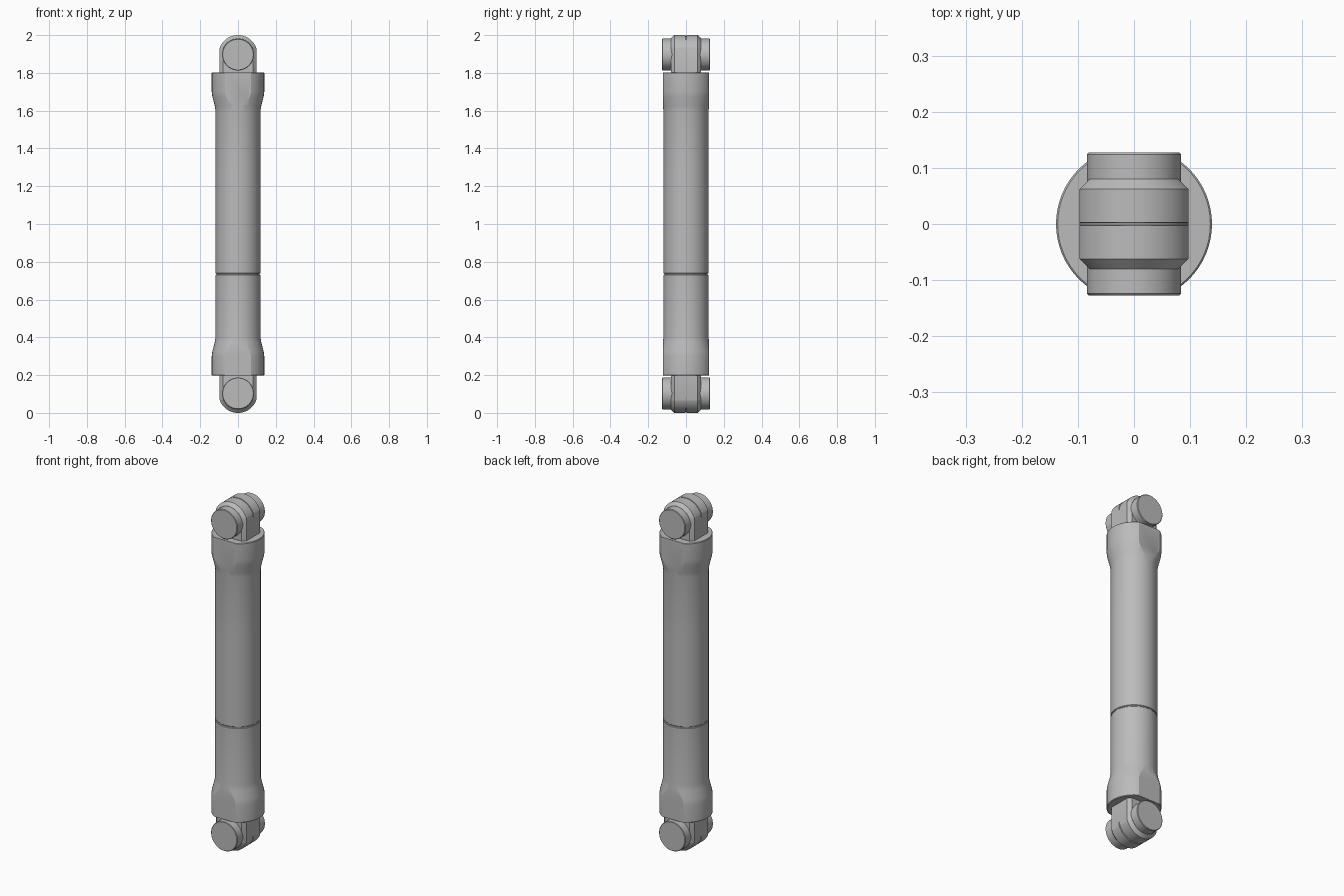
import bpy, bmesh, math

if "Cube" in bpy.data.objects:
    bpy.data.objects.remove(bpy.data.objects["Cube"])

SEG = 64
grey = bpy.data.materials.new("machined_grey")
grey.use_nodes = True
colour = (0.5, 0.5, 0.5, 1)
grey.diffuse_color = colour
grey.node_tree.nodes["Principled BSDF"].inputs["Base Color"].default_value = colour


def loft(bm, rings):
    """Skin equal-length rings and cap both ends."""
    rows = [[bm.verts.new(p) for p in ring] for ring in rings]
    for a, b in zip(rows, rows[1:]):
        for i in range(len(a)):
            j = (i + 1) % len(a)
            bm.faces.new((a[i], a[j], b[j], b[i]))
    bm.faces.new(rows[0][::-1])
    bm.faces.new(rows[-1])


def finish(bm, name):
    bmesh.ops.recalc_face_normals(bm, faces=bm.faces)
    mesh = bpy.data.meshes.new(name)
    bm.to_mesh(mesh)
    bm.free()
    mesh.materials.append(grey)
    obj = bpy.data.objects.new(name, mesh)
    bpy.context.collection.objects.link(obj)
    bpy.ops.object.select_all(action='DESELECT')
    obj.select_set(True)
    bpy.context.view_layer.objects.active = obj
    bpy.ops.object.shade_smooth_by_angle(angle=math.radians(25))


def circle(r):
    return [(r * math.cos(math.tau * i / SEG), r * math.sin(math.tau * i / SEG))
            for i in range(SEG)]


def tube(name, profile, flat=None):
    """Lathe (radius, z) pairs about z, optionally milling flats on front and back."""
    bm = bmesh.new()
    loft(bm, [[(x, y, z) for x, y in circle(r)] for r, z in profile])
    if flat:
        for s in (-1, 1):
            cut = bmesh.ops.bisect_plane(bm, geom=bm.verts[:] + bm.edges[:] + bm.faces[:],
                                         plane_co=(0, s * flat, 0), plane_no=(0, s, 0),
                                         clear_outer=True)
            edges = [e for e in cut["geom_cut"] if isinstance(e, bmesh.types.BMEdge)]
            bmesh.ops.holes_fill(bm, edges=edges)
    finish(bm, name)


def tongue_outline(radius, half_width, steps=48):
    """Round eye running tangent into a straight stem, as (x, height from pivot)."""
    a = math.acos(half_width / radius)
    arc = [a + (math.pi - 2 * a) * i / steps for i in range(steps + 1)]
    return ([(half_width, -0.12)] + [(radius * math.cos(t), radius * math.sin(t)) for t in arc]
            + [(-half_width, -0.12)])


def lower_round(radius):
    return [(x, z) for x, z in circle(radius)]


# Centre tube, with a narrow core showing in the seams
tube("centre_tube", [(0.116, 0.737), (0.119, 0.74), (0.119, 1.27), (0.116, 1.273)])
tube("seam_core", [(0.115, 0.7), (0.115, 1.31)])

for name, mid, s in (("lower", 0.103, 1), ("upper", 1.897, -1)):
    base = 0 if s == 1 else 2

    def h(z):
        return base + s * z

    # Flared end sleeve
    tube(name + "_sleeve",
         [(0.136, h(0.197)), (0.139, h(0.2)), (0.139, h(0.3)), (0.136, h(0.325)),
          (0.123, h(0.375)), (0.119, h(0.4)), (0.119, h(0.73)), (0.116, h(0.733))], flat=0.1205)

    # Hinge tongue with chamfered sides and a centre groove
    R, W = 0.103, 0.097
    layers = [(-0.08, R - 0.018, W - 0.018), (-0.062, R, W), (-0.003, R, W), (-0.0015, R - 0.005, W),
              (0.0015, R - 0.005, W), (0.003, R, W), (0.062, R, W), (0.08, R - 0.018, W - 0.018)]
    bm = bmesh.new()
    loft(bm, [[(x, y, mid - s * z) for x, z in tongue_outline(r, w)] for y, r, w in layers])
    finish(bm, name + "_hinge_tongue")

    # Pivot pin through the tongue
    pin = [(-0.127, 0.081), (-0.124, 0.084), (0.124, 0.084), (0.127, 0.081)]
    bm = bmesh.new()
    loft(bm, [[(x, y, mid + z) for x, z in lower_round(r)] for y, r in pin])
    finish(bm, name + "_pivot_pin")
